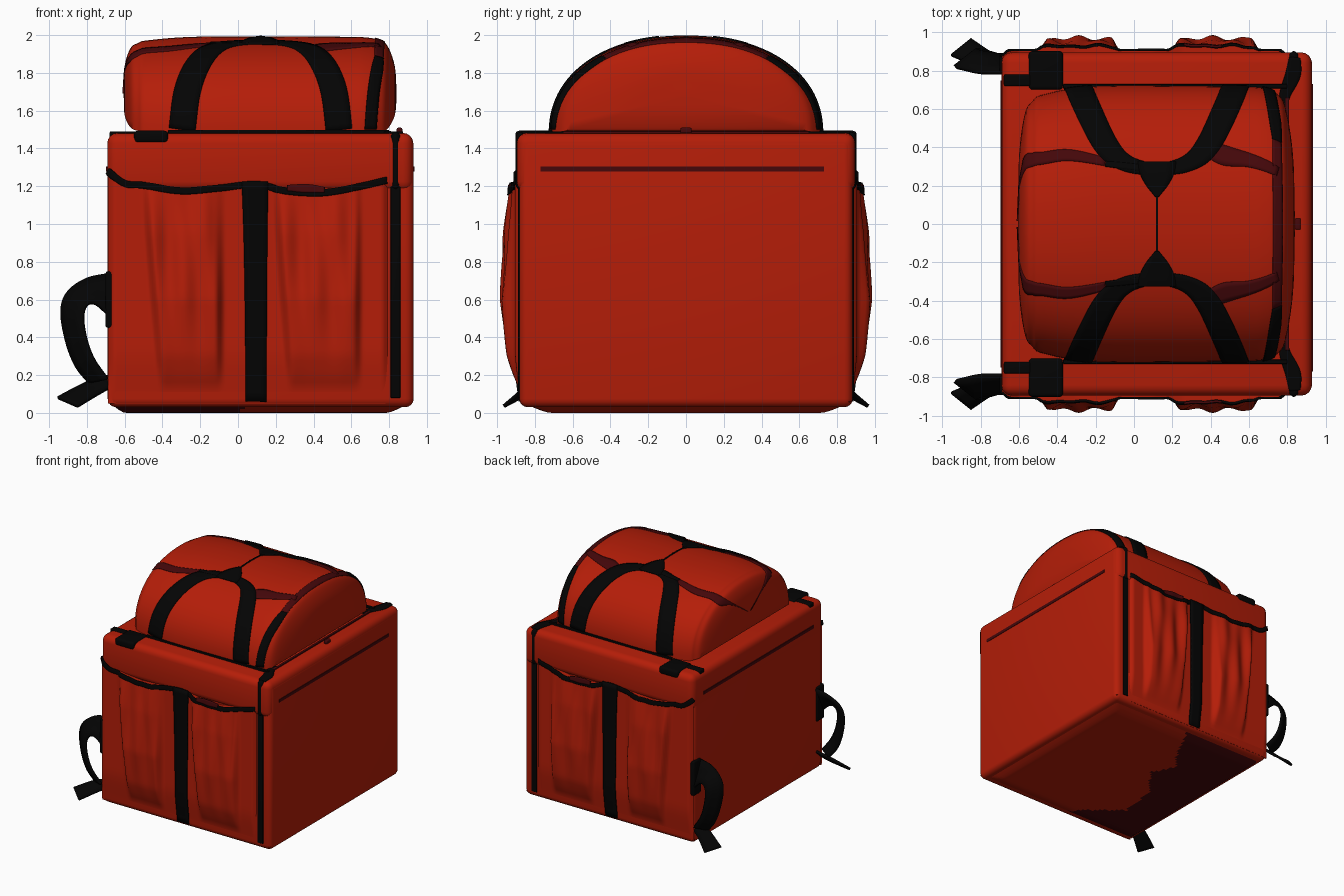
import bpy, bmesh, math
from mathutils import Vector

if "Cube" in bpy.data.objects:
    bpy.data.objects.remove(bpy.data.objects["Cube"])


def material(name, rgb):
    m = bpy.data.materials.new(name)
    m.diffuse_color = (*rgb, 1)
    m.use_nodes = True
    m.node_tree.nodes["Principled BSDF"].inputs["Base Color"].default_value = m.diffuse_color
    return m


RED = material("red fabric", (0.46, 0.0125, 0.0025))
BLACK = material("black webbing", (0.0012, 0.0012, 0.0012))
MAROON = material("dark maroon trim", (0.058, 0.0022, 0.003))


def finish(name, bm, mat, mirror=False, thick=0.0, offset=-1, angle=40):
    me = bpy.data.meshes.new(name)
    bm.to_mesh(me)
    bm.free()
    me.materials.append(mat)
    me.polygons.foreach_set("use_smooth", [True] * len(me.polygons))
    me.set_sharp_from_angle(angle=math.radians(angle))
    ob = bpy.data.objects.new(name, me)
    bpy.context.collection.objects.link(ob)
    if thick:
        s = ob.modifiers.new("thickness", 'SOLIDIFY')
        s.thickness, s.offset = thick, offset
    if mirror:
        m = ob.modifiers.new("other side", 'MIRROR')
        m.use_axis = (False, True, False)
        m.use_mirror_merge = False
    return ob


def box(name, lo, hi, mat, bevel=0.0, mirror=False):
    bm = bmesh.new()
    bmesh.ops.create_cube(bm, size=1)
    for v in bm.verts:
        v.co = [lo[i] + (v.co[i] + 0.5) * (hi[i] - lo[i]) for i in range(3)]
    if bevel:
        bmesh.ops.bevel(bm, geom=bm.edges[:], offset=bevel, segments=4,
                        profile=0.5, affect='EDGES')
    return finish(name, bm, mat, mirror)


def grid(rows, wrap=False, caps=False):
    bm = bmesh.new()
    vs = [[bm.verts.new(p) for p in r] for r in rows]
    n = len(rows[0])
    for a, b in zip(vs, vs[1:]):
        for j in range(n if wrap else n - 1):
            k = (j + 1) % n
            bm.faces.new((a[j], b[j], b[k], a[k]))
    if caps:
        bm.faces.new(vs[0])
        bm.faces.new(vs[-1][::-1])
        bmesh.ops.recalc_face_normals(bm, faces=bm.faces[:])
    return bm


def smooth_path(pts, n=8):
    """Catmull-Rom through points of any dimension."""
    P = [Vector(p) for p in pts]
    P = [2 * P[0] - P[1]] + P + [2 * P[-1] - P[-2]]
    out = []
    for a, b, c, d in zip(P, P[1:], P[2:], P[3:]):
        for i in range(n):
            t = i / n
            out.append(0.5 * (2 * b + (c - a) * t + (2 * a - 5 * b + 4 * c - d) * t * t
                              + (3 * b - a - 3 * c + d) * t ** 3))
    return out + [P[-2]]


def interp(tab, x):
    if x <= tab[0][0]:
        return tab[0][1]
    for a, b in zip(tab, tab[1:]):
        if x <= b[0]:
            return a[1] + (b[1] - a[1]) * (x - a[0]) / max(b[0] - a[0], 1e-9)
    return tab[-1][1]


def ribbon(name, F, pts, mat, lift=0.008, mirror=True):
    """Strap of (u, v, width) points laid on the surface F(u, v)."""
    path = smooth_path(pts)
    rows = []
    for i, p in enumerate(path):
        t = (path[min(i + 1, len(path) - 1)] - path[max(i - 1, 0)]).xy.normalized()
        row = []
        for j in range(5):
            k = (j / 4 - 0.5) * p.z
            u, v = p.x - t.y * k, p.y + t.x * k
            e = 0.004
            nrm = (F(u + e, v) - F(u - e, v)).cross(F(u, v + e) - F(u, v - e))
            row.append(F(u, v) + nrm.normalized() * lift)
        rows.append(row)
    return finish(name, grid(rows), mat, mirror, 0.012)


# main body and lid
box("main_body", (-0.69, -0.882, 0.03), (0.93, 0.882, 1.46), RED, 0.045)
box("lid", (-0.692, -0.896, 1.17), (0.928, 0.896, 1.482), RED, 0.055)

# pillowed underside with a worn dark area on one side
WORN = [(-0.88, 0.05), (-0.7, 0.0), (-0.45, -0.3), (-0.1, -0.25), (0.15, -0.05),
        (0.35, -0.15), (0.55, 0.0), (0.88, 0.15)]


def under(x, y):
    r = max(0, (abs(y) - 0.72) / 0.155, (x - 0.79) / 0.13, (-0.60 - x) / 0.085)
    return Vector((x, y, 0.06 * min(r, 1) ** 1.3))


bm = grid([[under(-0.685 + 1.605 * i / 60, -0.875 + 1.75 * j / 60) for i in range(61)]
           for j in range(61)])
for f in bm.faces:
    c = f.calc_center_median()
    f.material_index = int(c.x < interp(WORN, c.y))
finish("underside", bm, RED).data.materials.append(MAROON)

# domed top bag: superellipse sections that shrink into bulging ends
STATIONS = smooth_path([(-0.605, 0.04), (-0.60, 0.5), (-0.57, 0.80), (-0.53, 0.89),
                        (-0.47, 0.94), (-0.2, 1), (0.4, 1), (0.6, 0.995), (0.68, 0.985),
                        (0.74, 0.95), (0.79, 0.85), (0.83, 0.5), (0.84, 0.04)], 5)
R = 0.62


def section(x, s, a):
    a = max(-math.pi / 2, min(math.pi / 2, a))
    y = math.copysign(0.72 * abs(math.sin(a)) ** 0.93, a)
    h = 1.47 + 0.522 * max(math.cos(a), 0) ** 0.89
    return Vector((x, s * y, 1.68 + (h - 1.68) * s))


def dome(u, v):
    return section(u, interp(STATIONS, u), v / R)


rows = [[section(x, s, math.pi * (i / 48 - 0.5)) for i in range(49)] for x, s in STATIONS]
finish("top_bag", grid(rows, True, True), RED, angle=50)


def on_dome(pts):
    return [(x, R * math.radians(a), w) for x, a, w in pts]


# crossing straps over the dome, mirrored about x = 0.12
for side, d in (("left", -1), ("right", 1)):
    ribbon("dome_strap_" + side, dome, on_dome(
        [(0.12 + d * o, a, w) for o, a, w in
         ((0.415, -88, 0.14), (0.385, -65, 0.14), (0.325, -45, 0.135), (0.25, -31, 0.12),
          (0.15, -24, 0.08), (0.0, -21, 0.05))]), BLACK)
ribbon("dome_strap_junction", dome, on_dome(
    [(0.12, -25, 0.20), (0.12, -20, 0.18), (0.12, -15, 0.12), (0.12, -10, 0.02)]), BLACK, 0.01)
ribbon("dome_centre_seam", dome, on_dome([(0.12, -12, 0.012), (0.12, 12, 0.012)]),
       BLACK, 0.005, False)
ribbon("dome_band_left", dome, on_dome(
    [(-0.59, -32, 0.09), (-0.5, -29, 0.07), (-0.35, -29, 0.06), (-0.15, -25, 0.04)]),
    MAROON, 0.006)
ribbon("dome_band_left_end", dome, on_dome(
    [(-0.15, -24, 0.025), (-0.05, -23, 0.03), (0.05, -22, 0.03)]), BLACK, 0.009)
ribbon("dome_band_right", dome, on_dome(
    [(0.75, -22, 0.05), (0.6, -26, 0.07), (0.48, -28, 0.10), (0.40, -31, 0.09)]), MAROON, 0.006)
ribbon("dome_rim_band", dome, on_dome([(0.745, -40, 0.045), (0.75, 0, 0.05), (0.745, 40, 0.045)]),
       MAROON, 0.006, False)
ribbon("dome_rim_strap", dome, on_dome(
    [(0.70, -88, 0.06), (0.715, -68, 0.06), (0.735, -50, 0.06), (0.745, -38, 0.045)]), BLACK)

# lid trim and straps
box("dome_base_trim", (-0.37, -0.730, 1.475), (0.80, -0.708, 1.498), BLACK, 0.004, True)
box("dome_end_seam", (0.79, -0.66, 1.475), (0.81, 0.66, 1.492), MAROON, 0.003)
box("lid_pad", (-0.55, -0.903, 1.43), (-0.37, -0.70, 1.494), BLACK, 0.02, True)
box("lid_side_strap", (-0.68, -0.78, 1.45), (-0.54, -0.72, 1.490), BLACK, 0.008, True)


def lid_top(u, v):
    return Vector((u, v, 1.482))


ribbon("lid_corner_strap", lid_top, [(0.84, -0.87, 0.06), (0.83, -0.78, 0.08),
                                     (0.79, -0.68, 0.06), (0.78, -0.60, 0.03)], BLACK)
box("corner_strap", (0.808, -0.889, 0.08), (0.86, -0.85, 1.20), BLACK, 0.004, True)
box("corner_strap_top", (0.808, -0.902, 1.18), (0.86, -0.84, 1.488), BLACK, 0.03, True)
box("zip_pull", (0.84, -0.03, 1.48), (0.87, 0.03, 1.51), MAROON, 0.008)

# pocket panel with two gathered pockets
HEM = [(-0.69, 1.29), (-0.6, 1.225), (-0.5, 1.215), (-0.3, 1.185), (-0.1, 1.20), (0.1, 1.22),
       (0.25, 1.185), (0.45, 1.175), (0.65, 1.21), (0.8, 1.245)]
BULGE = [(0.13, 0.0), (0.2, 0.02), (0.3, 0.04), (0.6, 0.066), (0.95, 0.048), (1.22, 0.016)]


def step(a, b, x):
    t = max(0, min(1, (x - a) / (b - a)))
    return t * t * (3 - 2 * t)


def bump(a, b, x, e):
    return step(a, a + e, x) * (1 - step(b - e, b, x))


def panel(x, z):
    k = max(0, min(1, z / 1.2))
    pocket = bump(-0.42 - 0.10 * k, -0.07, x, 0.05) + bump(0.26 - 0.09 * k, 0.66, x, 0.05)
    folds = 1 + 0.22 * k * (math.sin(45 * x + 3 * z) + math.sin(27 * x - 5 * z))
    y = 0.872 + 0.034 * bump(-0.70, 0.81, x, 0.05) * step(-0.02, 0.35, z)
    return Vector((x, -y - pocket * interp(BULGE, z) * folds, z))


rows = []
for i in range(121):
    x = -0.688 + 1.49 * i / 120
    top = interp(HEM, x)
    col = [panel(x, 0.05 + (top - 0.05) * j / 40) for j in range(41)]
    rows.append([Vector((x, -0.86, 0.05))] + col + [Vector((x, -0.86, top))])
finish("pocket_panel", grid(rows), RED, True, angle=60)

# pocket hem and centre strap
ribbon("pocket_hem", panel, [(x, z - 0.01, 0.036) for x, z in HEM], BLACK)
ribbon("pocket_hem_patch", panel, [(0.26, 1.19, 0.03), (0.36, 1.188, 0.045), (0.46, 1.18, 0.03)],
       MAROON, 0.013)
ribbon("centre_strap", panel, [(0.095, 0.06, 0.11), (0.095, 0.45, 0.115), (0.093, 0.9, 0.125),
                               (0.09, 1.225, 0.14)], BLACK, 0.011)

# zip lines on both ends
box("zip_line_right", (0.925, -0.77, 1.278), (0.934, 0.73, 1.304), MAROON)
box("zip_line_left", (-0.698, -0.75, 1.278), (-0.689, 0.75, 1.304), MAROON)


# shoulder straps: pairs of outer and inner edge points
def strap(name, outer, inner):
    rows = []
    for a, b in zip(smooth_path(outer), smooth_path(inner)):
        rows.append([a.lerp(b, j / 3) for j in range(4)])
    finish(name, grid(rows), BLACK, True, 0.02, 0)


strap("shoulder_strap",
      [(-0.67, -0.79, 0.74), (-0.80, -0.79, 0.71), (-0.90, -0.81, 0.64), (-0.935, -0.82, 0.54),
       (-0.91, -0.83, 0.38), (-0.86, -0.83, 0.25), (-0.79, -0.82, 0.16)],
      [(-0.67, -0.88, 0.50), (-0.75, -0.89, 0.575), (-0.80, -0.90, 0.57), (-0.82, -0.91, 0.50),
       (-0.80, -0.91, 0.38), (-0.76, -0.90, 0.28), (-0.69, -0.88, 0.18)])
strap("strap_tail",
      [(-0.67, -0.79, 0.20), (-0.80, -0.82, 0.16), (-0.955, -0.88, 0.08)],
      [(-0.67, -0.86, 0.14), (-0.74, -0.89, 0.10), (-0.85, -0.965, 0.035)])
box("strap_pad", (-0.702, -0.893, 0.45), (-0.635, -0.79, 0.75), BLACK, 0.015, True)
